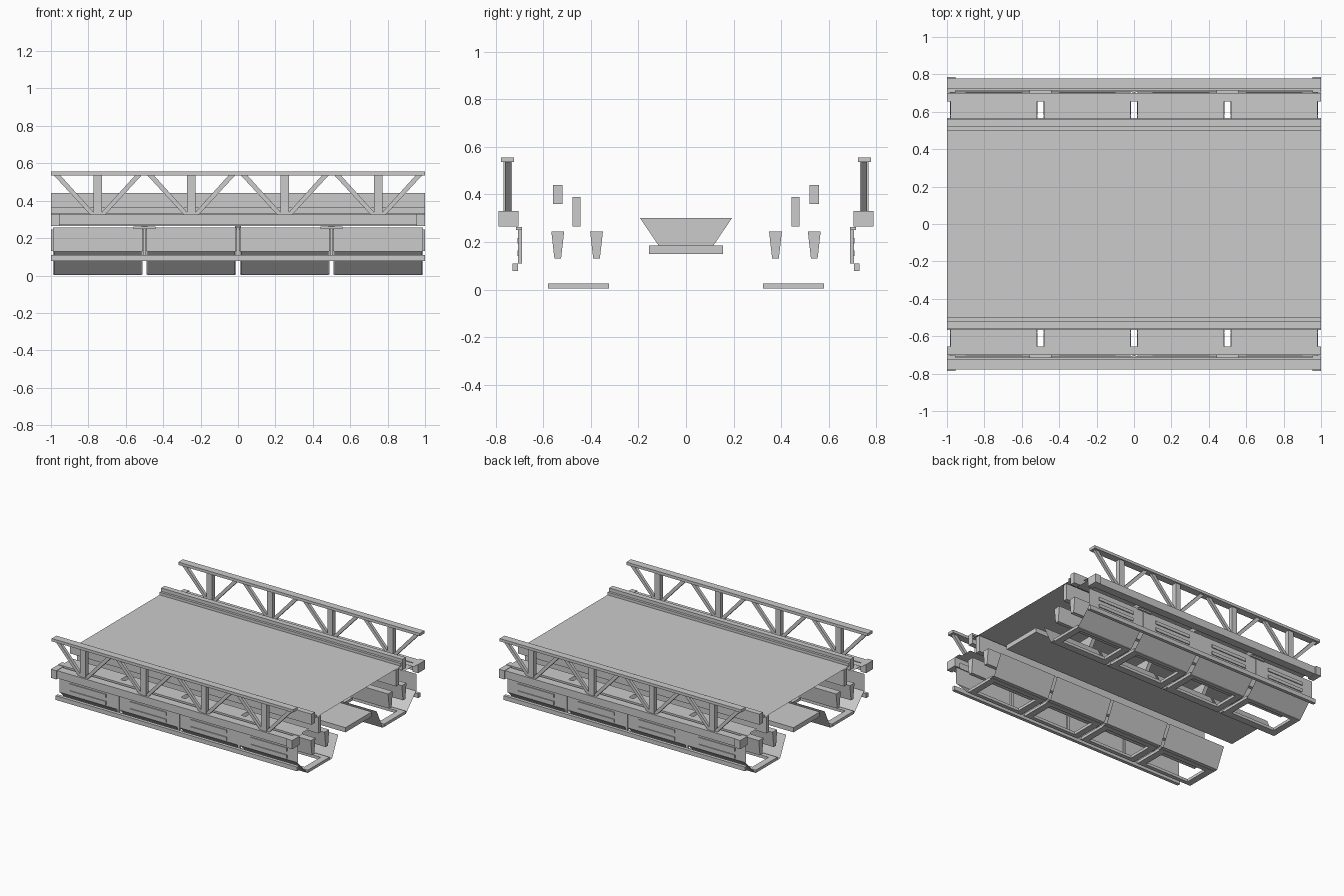
import bpy, bmesh
from mathutils import Vector

if "Cube" in bpy.data.objects:
    bpy.data.objects.remove(bpy.data.objects["Cube"], do_unlink=True)

grey = bpy.data.materials.new("steel_grey")
grey.use_nodes = True
COLOUR = (0.6, 0.6, 0.6, 1)
grey.diffuse_color = COLOUR
grey.node_tree.nodes["Principled BSDF"].inputs["Base Color"].default_value = COLOUR


def add_prism(bm, points, offset):
    """Extrude a closed polygon along an offset."""
    face = bm.faces.new([bm.verts.new(p) for p in points])
    new = bmesh.ops.extrude_face_region(bm, geom=[face])["geom"]
    moved = [v for v in new if isinstance(v, bmesh.types.BMVert)]
    bmesh.ops.translate(bm, verts=moved, vec=offset)


def finish(name, bm, both_sides=True):
    """Make the object, repeating it on the back side when asked."""
    bmesh.ops.recalc_face_normals(bm, faces=bm.faces)
    if both_sides:
        copy = bmesh.ops.duplicate(bm, geom=bm.verts[:] + bm.edges[:] + bm.faces[:])["geom"]
        for v in copy:
            if isinstance(v, bmesh.types.BMVert):
                v.co.y *= -1
        bmesh.ops.reverse_faces(bm, faces=[f for f in copy if isinstance(f, bmesh.types.BMFace)])
    mesh = bpy.data.meshes.new(name)
    bm.to_mesh(mesh)
    bm.free()
    mesh.materials.append(grey)
    bpy.context.collection.objects.link(bpy.data.objects.new(name, mesh))


def bars(name, profile, spans=((-1, 1),), both_sides=True):
    """Run a closed y-z profile along x over each span."""
    bm = bmesh.new()
    for a, b in spans:
        add_prism(bm, [(a, y, z) for y, z in profile], Vector((b - a, 0, 0)))
    finish(name, bm, both_sides)


def sheets(name, line, spans=((-1, 1),), both_sides=True):
    """Run an open y-z line along x over each span as thin sheet."""
    bm = bmesh.new()
    for a, b in spans:
        rows = [(bm.verts.new((a, y, z)), bm.verts.new((b, y, z))) for y, z in line]
        for (p, q), (r, s) in zip(rows, rows[1:]):
            bm.faces.new((p, q, s, r))
    finish(name, bm, both_sides)


def rect(y0, y1, z0, z1):
    return [(y0, z0), (y1, z0), (y1, z1), (y0, z1)]


def around(centres, half):
    return [(c - half, c + half) for c in centres]


BAYS = (-0.75, -0.25, 0.25, 0.75)
JOINTS = (-0.5, 0, 0.5)

# Road deck with its raised edges and bearers
sheets("deck", [(-0.518, 0.395), (0.518, 0.395)], both_sides=False)
sheets("deck_edge_step", [(-0.5, 0.395), (-0.5, 0.415), (-0.518, 0.415)])
bars("curb", rect(-0.558, -0.518, 0.36, 0.44))
bars("deck_bearer", rect(-0.478, -0.444, 0.265, 0.388))

# Central keel plank and the brackets standing on it
bars("keel_plank", rect(-0.155, 0.155, 0.15, 0.185), both_sides=False)
bars("keel_bracket", [(-0.193, 0.3), (0.193, 0.3), (0.115, 0.185), (-0.115, 0.185)],
     around(JOINTS, 0.015), both_sides=False)

# Tapered stringers inside the side girders
for label, y in (("outer", -0.539), ("inner", -0.376)):
    bars(label + "_stringer", [(y - 0.027, 0.245), (y + 0.027, 0.245),
                               (y + 0.014, 0.13), (y - 0.014, 0.13)])

# Walkway beside the truss
sheets("walkway_panel", [(-0.66, 0.328), (-0.562, 0.328)], around(BAYS, 0.232))
sheets("walkway_strip", [(-0.7, 0.3), (-0.7, 0.332), (-0.655, 0.332)])

# Side girder skins
sheets("outer_side_panel", [(-0.702, 0.128), (-0.702, 0.257)], around(BAYS, 0.24))
bars("outer_side_rail", rect(-0.73, -0.705, 0.078, 0.11))
sheets("outer_sloped_panel", [(-0.583, 0.006), (-0.702, 0.128)], around(BAYS, 0.235))
sheets("inner_sloped_panel", [(-0.343, 0.006), (-0.3, 0.008), (-0.228, 0.158)], around(BAYS, 0.24))

# Raised plates on the outer panels
for label, z in (("upper", 0.205), ("lower", 0.152)):
    bars(label + "_panel_plate", rect(-0.709, -0.702, z - 0.012, z + 0.012), around(BAYS, 0.15))

# Open floor frames: long members, then short cross members
for label, y0, y1 in (("outer", -0.58, -0.55), ("inner", -0.36, -0.324)):
    bars(label + "_floor_member", rect(y0, y1, 0.004, 0.025), around(BAYS, 0.235))
ends = [c + s * 0.21 for c in BAYS for s in (-1, 1)]
bars("floor_cross_member", rect(-0.55, -0.36, 0.004, 0.025), around(ends, 0.025))

# Joint posts between the side panels
bars("joint_post", rect(-0.705, -0.69, 0.11, 0.26), around(JOINTS, 0.009))
bars("joint_cap", rect(-0.715, -0.69, 0.25, 0.262), around((-0.5, 0.5), 0.06))

# Side truss chords and end blocks
bars("lower_chord", rect(-0.777, -0.715, 0.27, 0.327))
bars("chord_end_block", rect(-0.787, -0.703, 0.265, 0.33), [(-1, -0.955), (0.955, 1)])
bars("top_rail", rect(-0.777, -0.722, 0.535, 0.556))
bars("truss_post", rect(-0.766, -0.732, 0.325, 0.536), around(BAYS, 0.022))

# Diagonal braces fanning out from each post foot
bm = bmesh.new()
for c in BAYS:
    for s in (-1, 1):
        outline = [(0.01, 0.325), (0.04, 0.325), (0.235, 0.536), (0.2, 0.536)]
        add_prism(bm, [(c + s * x, -0.76, z) for x, z in outline], Vector((0, 0.022, 0)))
finish("truss_brace", bm)
